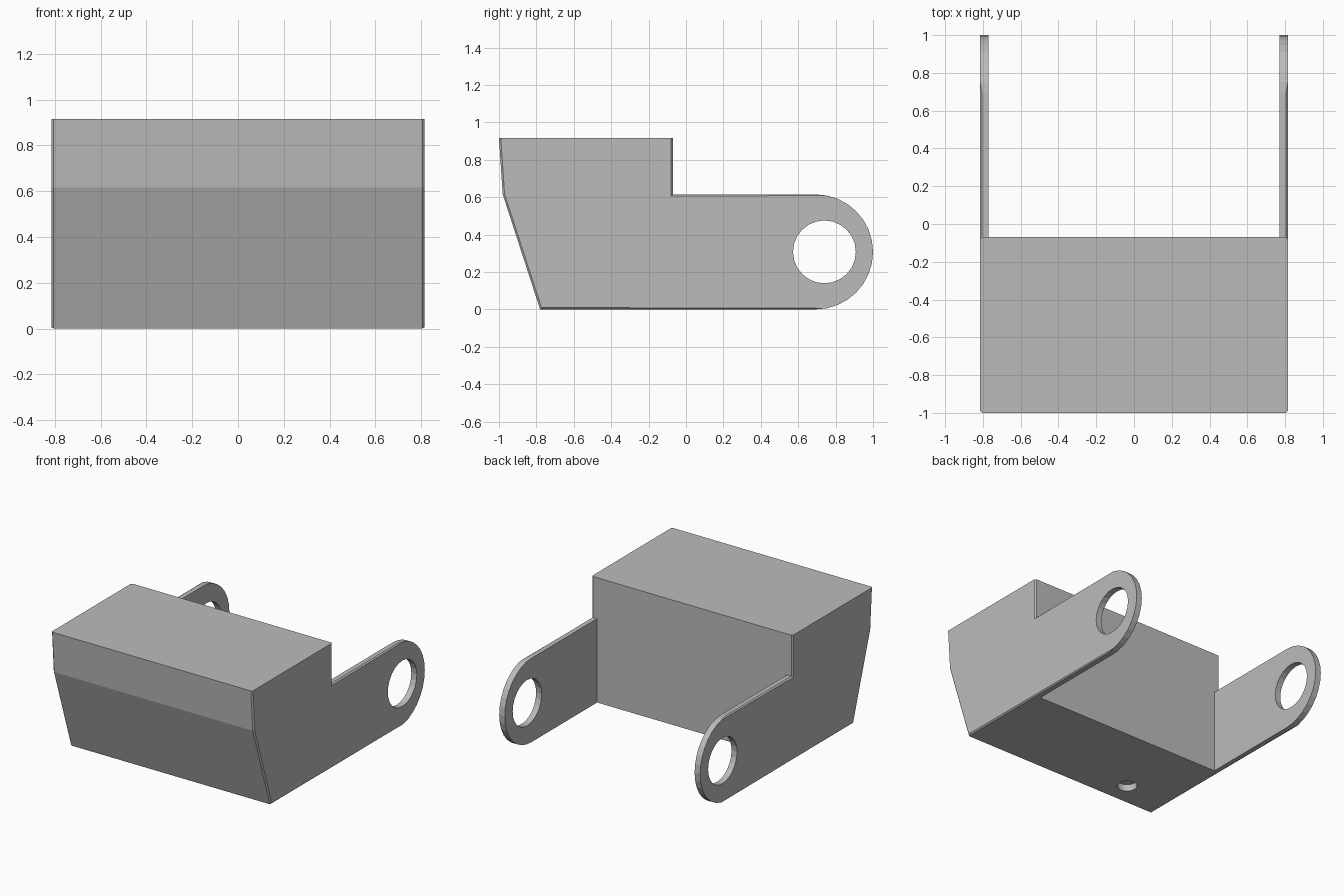
import bpy, bmesh, math
from mathutils import Matrix

cube = bpy.data.objects.get("Cube")
if cube:
    bpy.data.objects.remove(cube, do_unlink=True)

HALF_W, INNER_W = 0.815, 0.77      # outer and inner half widths
ARM_TOP, TOP = 0.615, 0.915
REAR = -0.07                       # rear wall of the block
ROUND_Y = 0.6925                   # centre of the rounded arm ends
RADIUS = ARM_TOP / 2

grey = bpy.data.materials.new("plain grey")
grey.use_nodes = True
colour = (0.5, 0.5, 0.5, 1)
grey.diffuse_color = colour
grey.node_tree.nodes["Principled BSDF"].inputs["Base Color"].default_value = colour


def make_object(name, bm):
    bmesh.ops.recalc_face_normals(bm, faces=bm.faces[:])
    mesh = bpy.data.meshes.new(name)
    bm.to_mesh(mesh)
    bm.free()
    mesh.materials.append(grey)
    obj = bpy.data.objects.new(name, mesh)
    bpy.context.collection.objects.link(obj)
    return obj


def cylinder(name, centre, radius, depth, axis, sides):
    bm = bmesh.new()
    turn = Matrix.Rotation(math.pi / 2, 4, 'Y') if axis == 'X' else Matrix()
    bmesh.ops.create_cone(bm, cap_ends=True, segments=sides, radius1=radius,
                          radius2=radius, depth=depth,
                          matrix=Matrix.Translation(centre) @ turn)
    return make_object(name, bm)


def box(name, low, high):
    bm = bmesh.new()
    size = [b - a for a, b in zip(low, high)]
    mid = [(a + b) / 2 for a, b in zip(low, high)]
    bmesh.ops.create_cube(bm, size=1,
                          matrix=Matrix.Translation(mid) @ Matrix.Diagonal((*size, 1)))
    return make_object(name, bm)


# Side profile (y, z) swept across the full width
profile = [(REAR, ARM_TOP), (REAR, TOP), (-1, TOP), (-0.98, ARM_TOP), (-0.78, 0)]
steps = 16
for i in range(steps + 1):
    a = -math.pi / 2 + math.pi * i / steps
    profile.append((ROUND_Y + RADIUS * math.cos(a), RADIUS + RADIUS * math.sin(a)))

bm = bmesh.new()
face = bm.faces.new([bm.verts.new((-HALF_W, y, z)) for y, z in profile])
swept = bmesh.ops.extrude_face_region(bm, geom=[face])
bmesh.ops.translate(bm, vec=(2 * HALF_W, 0, 0),
                    verts=[v for v in swept["geom"] if isinstance(v, bmesh.types.BMVert)])
bmesh.ops.recalc_face_normals(bm, faces=bm.faces[:])


# Fine chamfer round the outer sides, except the top and the rounded ends
def chamfered(edge):
    a, b = (v.co for v in edge.verts)
    on_side = abs(a.x - b.x) < 0.001
    on_top = min(a.z, b.z) > TOP - 0.01
    on_round = min(a.y, b.y) > ROUND_Y - 0.01
    return on_side and not on_top and not on_round


bmesh.ops.bevel(bm, geom=[e for e in bm.edges if chamfered(e)], offset=0.01,
                offset_type='OFFSET', segments=1, affect='EDGES')
body = make_object("bracket_body", bm)

# Cut the gap between the arms, the arm holes and the small pocket underneath
cutters = [
    box("arm_gap_cutter", (-INNER_W, REAR, -0.5), (INNER_W, 1.5, 1.5)),
    cylinder("arm_hole_cutter", (0, 0.74, RADIUS), 0.168, 3, 'X', 24),
    cylinder("pocket_cutter", (-0.45, -0.61, 0), 0.068, 0.1, 'Z', 24),
]
bpy.context.view_layer.objects.active = body
for cutter in cutters:
    cutter.hide_render = True
    mod = body.modifiers.new("cut", 'BOOLEAN')
    mod.operation = 'DIFFERENCE'
    mod.solver = 'EXACT'
    mod.object = cutter
    bpy.ops.object.modifier_apply(modifier=mod.name)
    bpy.data.objects.remove(cutter, do_unlink=True)
